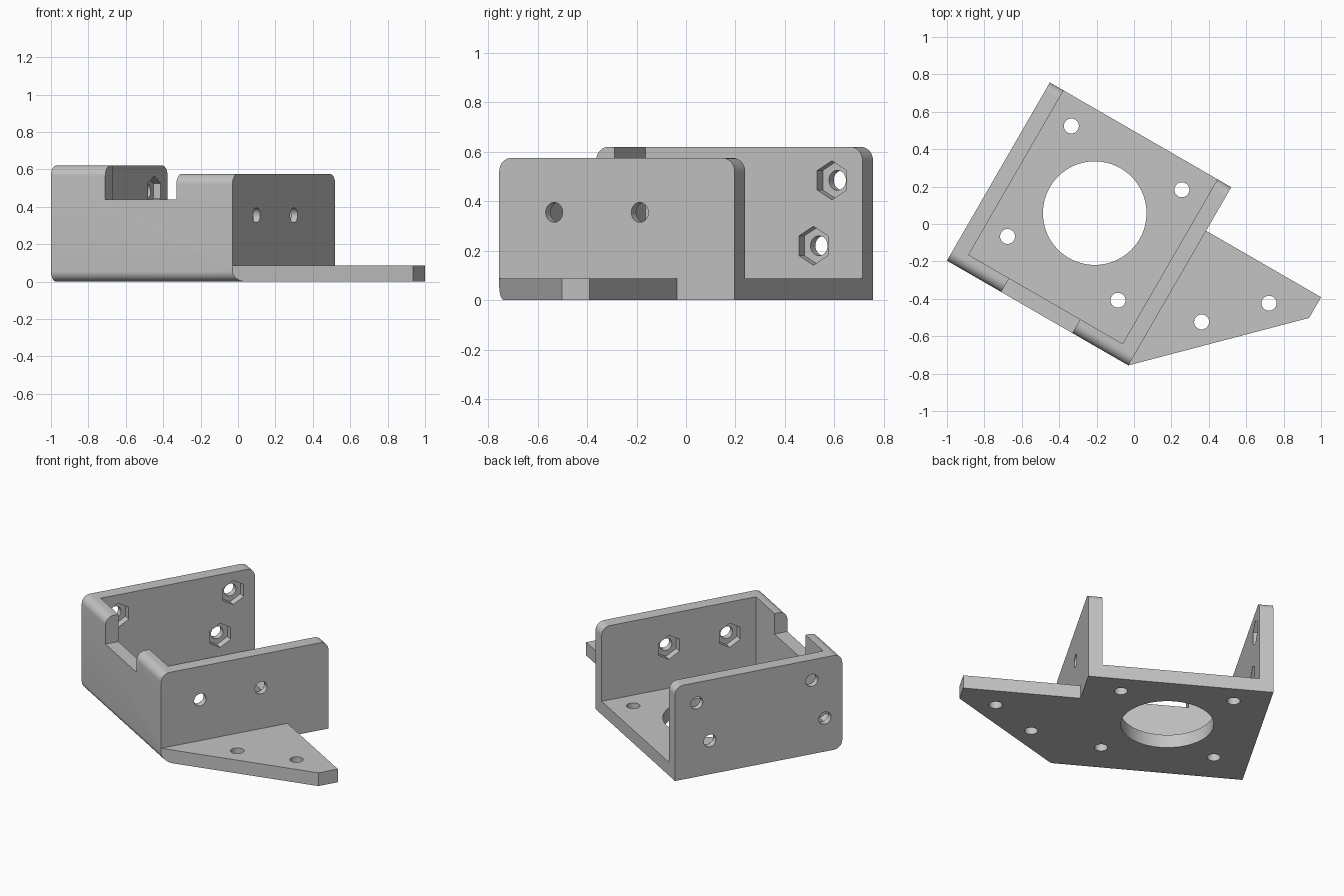
import bpy, bmesh, math
from mathutils import Matrix, Vector

if "Cube" in bpy.data.objects:
    bpy.data.objects.remove(bpy.data.objects["Cube"])

# Bracket dimensions in its own frame: u across, v front to back, z up
W, D, T, FLOOR = 1.12, 1.10, 0.085, 0.087
H_LEFT, H_RIGHT, R = 0.62, 0.575, 0.055
ARM_U, ARM_V0, ARM_V1 = 1.83, 0.703, 0.831
PLACE = Matrix.Translation((-1.0, -0.196, 0)) @ Matrix.Rotation(math.radians(-30), 4, 'Z')


def prism(name, pts, axis, lo, hi):
    """Extrude a 2D outline along u (points are v, z) or along z (points are u, v)."""
    bm = bmesh.new()
    place = (lambda p, h: (h, p[0], p[1])) if axis == 'U' else (lambda p, h: (p[0], p[1], h))
    a = [bm.verts.new(place(p, lo)) for p in pts]
    b = [bm.verts.new(place(p, hi)) for p in pts]
    bm.faces.new(a[::-1])
    bm.faces.new(b)
    for i in range(len(pts)):
        j = (i + 1) % len(pts)
        bm.faces.new((a[i], a[j], b[j], b[i]))
    bmesh.ops.recalc_face_normals(bm, faces=bm.faces)
    me = bpy.data.meshes.new(name)
    bm.to_mesh(me)
    bm.free()
    ob = bpy.data.objects.new(name, me)
    bpy.context.collection.objects.link(ob)
    return ob


def arc(cx, cy, r, a0, a1, n=10):
    return [(cx + r * math.cos(math.radians(a0 + (a1 - a0) * i / n)),
             cy + r * math.sin(math.radians(a0 + (a1 - a0) * i / n))) for i in range(n + 1)]


def ring(cx, cy, r, n, start=0.0):
    return [(cx + r * math.cos(start + math.tau * i / n),
             cy + r * math.sin(start + math.tau * i / n)) for i in range(n)]


def rect(a0, b0, a1, b1):
    return [(a0, b0), (a1, b0), (a1, b1), (a0, b1)]


# Solid block with rounded front and top edges
side = (arc(R, R, R, 270, 180) + arc(R, H_LEFT - R, R, 180, 90)
        + arc(D - R, H_LEFT - R, R, 90, 0) + [(D, 0)])
bracket = prism("motor_bracket", side, 'U', 0, ARM_U)

cutters = []


def cut(pts, axis, lo, hi):
    cutters.append(prism("cutter", pts, axis, lo, hi))


# Lower, rounded top of the right side
cut([(-0.2, H_RIGHT - R)] + arc(R, H_RIGHT - R, R, 180, 90)
    + arc(D - R, H_RIGHT - R, R, 90, 0)
    + [(D + 0.2, H_RIGHT - R), (D + 0.2, 1), (-0.2, 1)], 'U', 0.5, 2.0)
# Cavity open to the top and back
cut(rect(T, T, W - T, 1.4), 'Z', FLOOR, 1.2)
# Notch in the front wall
cut(rect(0.335, -0.3, 0.774, 0.3), 'Z', 0.44, 1.3)
# Flat side arm: space above, behind, and the slanted front edge
cut(rect(W, -0.4, 2.1, 1.5), 'Z', FLOOR, 1.4)
cut(rect(W, ARM_V1, 2.2, 1.6), 'Z', -0.3, 0.5)
k = 1.3
cut([(W, 0), (W, -0.3), (2.3, -0.3), (W + (ARM_U - W) * k, ARM_V0 * k)], 'Z', -0.25, 0.4)

# Motor opening with its four screw holes, and two arm holes
CU, CV, S = 0.557, 0.615, 0.341
cut(ring(CU, CV, 0.277, 64), 'Z', -0.2, 0.3)
for u, v in [(CU + i * S, CV + j * S) for i in (-1, 1) for j in (-1, 1)] + [(1.343, 0.397), (1.605, 0.664)]:
    cut(ring(u, v, 0.04, 32), 'Z', -0.1, 0.2)

# Wall screw holes with hexagonal nut pockets on the inner faces
POCKET = 0.045
for v, z in [(0.957, 0.485), (0.871, 0.22), (0.20, 0.485), (0.114, 0.22)]:
    cut(ring(v, z, 0.04, 32), 'U', -0.1, 0.2)
    cut(ring(v, z, 0.079, 6, math.pi / 2), 'U', T - POCKET, T + 0.05)
for v in (0.257, 0.657):
    cut(ring(v, 0.355, 0.04, 32), 'U', W - 0.2, W + 0.1)
    cut(ring(v, 0.355, 0.079, 6, math.pi / 2), 'U', W - T - 0.05, W - T + POCKET)

# Carve the block and keep the finished mesh
for c in cutters:
    c.hide_render = True
    m = bracket.modifiers.new("cut", 'BOOLEAN')
    m.operation, m.solver, m.object = 'DIFFERENCE', 'EXACT', c
bpy.context.view_layer.update()
mesh = bpy.data.meshes.new_from_object(bracket.evaluated_get(bpy.context.evaluated_depsgraph_get()))
bracket.modifiers.clear()
bracket.data = mesh
for c in cutters:
    bpy.data.objects.remove(c)
mesh.transform(PLACE)

# Plain grey finish
grey = bpy.data.materials.new("light_grey")
grey.diffuse_color = (0.55, 0.55, 0.55, 1)
grey.use_nodes = True
grey.node_tree.nodes["Principled BSDF"].inputs["Base Color"].default_value = grey.diffuse_color
mesh.materials.clear()
mesh.materials.append(grey)
for p in mesh.polygons:
    p.material_index = 0
bpy.ops.object.select_all(action='DESELECT')
bracket.select_set(True)
bpy.context.view_layer.objects.active = bracket
bpy.ops.object.shade_smooth_by_angle(angle=math.radians(30))
